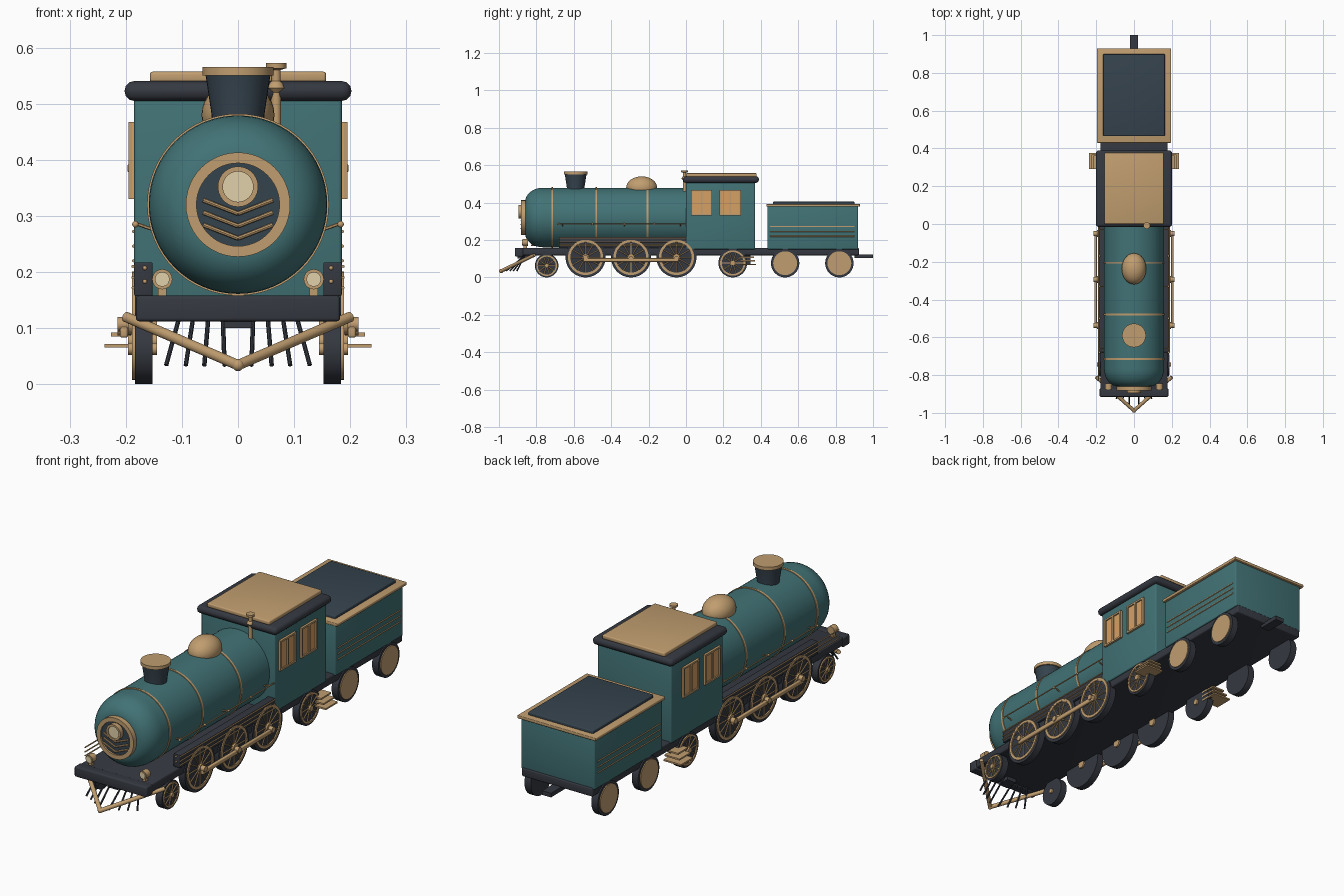
import bpy, bmesh, math
from mathutils import Vector, Matrix

if "Cube" in bpy.data.objects:
    bpy.data.objects.remove(bpy.data.objects["Cube"])

def mat(name, r, g, b):
    m = bpy.data.materials.new(name)
    m.diffuse_color = (r, g, b, 1)
    m.use_nodes = True
    m.node_tree.nodes["Principled BSDF"].inputs["Base Color"].default_value = m.diffuse_color
    return m

TEAL = mat("teal", .054, .17, .18)
GOLD = mat("gold", .53, .34, .16)
DARK = mat("dark", .035, .04, .052)
SLATE = mat("slate", .036, .056, .075)
PANE = mat("pane", .68, .35, .13)
CREAM = mat("cream", .75, .64, .40)

def finish(bm, name, m, smooth=True):
    bmesh.ops.recalc_face_normals(bm, faces=bm.faces)
    me = bpy.data.meshes.new(name)
    bm.to_mesh(me)
    bm.free()
    ob = bpy.data.objects.new(name, me)
    bpy.context.collection.objects.link(ob)
    me.materials.append(m)
    if smooth:
        bpy.ops.object.select_all(action='DESELECT')
        ob.select_set(True)
        bpy.context.view_layer.objects.active = ob
        bpy.ops.object.shade_smooth_by_angle(angle=math.radians(35))
    return ob

def box(name, x, y, z, m, bevel=0):
    """Box from (min, max) pairs, optional rounded edges."""
    bm = bmesh.new()
    bmesh.ops.create_cube(bm, size=1)
    for v in bm.verts:
        v.co = Vector((r[0] if c < 0 else r[1]) for c, r in zip(v.co, (x, y, z)))
    if bevel:
        bmesh.ops.bevel(bm, geom=bm.edges[:], offset=bevel, segments=3, profile=.5, affect='EDGES')
    return finish(bm, name, m)

AXES = {'z': Matrix(), 'y': Matrix.Rotation(-math.pi / 2, 4, 'X'), 'x': Matrix.Rotation(math.pi / 2, 4, 'Y')}

def lathe(name, profile, loc, axis, m, seg=32, closed=False):
    """Spin (radius, height) points about an axis through loc."""
    bm = bmesh.new()
    vs = [bm.verts.new((r, 0, h)) for r, h in profile]
    n = len(vs)
    es = [bm.edges.new((vs[i], vs[(i + 1) % n])) for i in range(n if closed else n - 1)]
    bmesh.ops.spin(bm, geom=vs + es, cent=(0, 0, 0), axis=(0, 0, 1), angle=2 * math.pi, steps=seg)
    bmesh.ops.remove_doubles(bm, verts=bm.verts, dist=1e-5)
    bm.transform(Matrix.Translation(loc) @ AXES[axis])
    return finish(bm, name, m)

def disc(name, r, h0, h1, loc, axis, m, seg=32):
    return lathe(name, [(0, h0), (r, h0), (r, h1), (0, h1)], loc, axis, m, seg)

def ring(name, r0, r1, h0, h1, loc, axis, m, seg=40):
    return lathe(name, [(r0, h0), (r1, h0), (r1, h1), (r0, h1)], loc, axis, m, seg, True)

def rods(name, pairs, r, m, seg=8):
    """One object of straight round bars between point pairs."""
    bm = bmesh.new()
    for a, b in pairs:
        a, b = Vector(a), Vector(b)
        t = Matrix.Translation((a + b) / 2) @ (b - a).to_track_quat('Z', 'Y').to_matrix().to_4x4()
        bmesh.ops.create_cone(bm, cap_ends=True, segments=seg, radius1=r, radius2=r, depth=(b - a).length, matrix=t)
    return finish(bm, name, m)

def balls(name, pts, r, m):
    bm = bmesh.new()
    for p in pts:
        bmesh.ops.create_uvsphere(bm, u_segments=10, v_segments=6, radius=r, matrix=Matrix.Translation(p))
    return finish(bm, name, m)

# Boiler with a domed front, hoops
BZ = .32
arc = [(.085 + .074 * math.sin(a), -.765 - .095 * math.cos(a)) for a in [i * math.pi / 16 for i in range(9)]]
lathe("boiler", [(0, -.86)] + arc + [(.159, .01), (0, .01)], (0, 0, BZ), 'y', TEAL, 64)
for y in (-.715, -.48, -.205):
    ring("boiler_band", .155, .162, y - .005, y + .005, (0, 0, BZ), 'y', GOLD, 64)

# Smokebox door, headlamp and chevrons
ring("door_ring", .074, .093, -.882, -.845, (0, 0, BZ), 'y', GOLD, 48)
disc("smokebox_door", .077, -.874, -.85, (0, 0, BZ), 'y', SLATE, 48)
ring("headlamp_rim", .027, .036, -.895, -.87, (0, 0, .352), 'y', GOLD)
disc("headlamp_lens", .028, -.89, -.87, (0, 0, .352), 'y', CREAM)
rods("door_chevrons", [((s * .062, -.876, z), (0, -.88, z - .024)) for z in (.328, .306, .284) for s in (-1, 1)], .004, GOLD)

# Chimney, steam dome, whistle
lathe("chimney", [(0, .44), (.047, .44), (.047, .48), (.058, .552), (0, .552)], (0, -.59, 0), 'z', SLATE)
disc("chimney_cap", .063, .55, .565, (0, -.59, 0), 'z', GOLD)
dome = lathe("steam_dome", [(.065 * math.cos(a), .06 * math.sin(a)) for a in [i * math.pi / 16 for i in range(-8, 9)]],
             (0, 0, 0), 'z', GOLD)
dome.scale = (1, 1.27, 1)
dome.location = (0, -.237, .48)
lathe("whistle", [(0, .46), (.009, .46), (.009, .52), (.016, .528), (.012, .536), (.008, .54), (.008, .56), (.018, .563), (.018, .572), (0, .572)],
      (.068, -.008, 0), 'z', GOLD, 16)

# Main frame, bumper beam, rear coupler
box("main_frame", (-.178, .178), (-.9, .925), (.118, .157), DARK, .006)
box("bumper_beam", (-.182, .182), (-.915, -.87), (.112, .158), DARK, .006)
box("rear_coupler", (-.022, .022), (.9, 1.0), (.104, .123), DARK)
box("front_coupler_block", (-.025, .025), (-.9, -.84), (.1, .118), DARK)

# Cab and roof
box("cab", (-.185, .185), (0, .37), (.15, .51), TEAL, .006)
box("cab_roof", (-.202, .202), (-.016, .39), (.505, .54), DARK, .016)
box("cab_roof_panel", (-.157, .157), (0, .378), (.538, .557), GOLD, .005)

# Tender
box("tender_body", (-.185, .185), (.435, .92), (.15, .385), TEAL, .004)
box("tender_rim", (-.197, .197), (.43, .93), (.378, .392), GOLD, .003)
box("tender_coal_cover", (-.163, .163), (.465, .9), (.385, .405), SLATE, .004)

def wheel(s, y, r, spokes, name):
    """Dark tyred wheel with gold rim, spokes and hub on side s."""
    c = (s * .168, y, r)
    disc(name, r, -.016, .016, c, 'x', DARK, 40)
    f = s * .017
    if spokes:
        ring(name + "_rim", r * .76, r * .88, min(0, f * 1.25), max(0, f * 1.25), c, 'x', GOLD)
        x = s * .186
        rods(name + "_spokes", [((x, y, r), (x, y + r * .8 * math.cos(a), r + r * .8 * math.sin(a)))
                                for a in [2 * math.pi * i / spokes for i in range(spokes)]], .003, GOLD, 6)
        disc(name + "_hub", r * .17, -.02, .026, (s * .17, y, r), 'x', GOLD, 16)
        disc(name + "_hub_cap", r * .17, -.026, .02, (s * .17, y, r), 'x', GOLD, 16)
    else:
        disc(name + "_face", r * .84, min(0, f * 1.2), max(0, f * 1.2), c, 'x', GOLD)

for s in (-1, 1):
    def X(a, b):
        return tuple(sorted((s * a, s * b)))
    # Wheels
    for y in (-.537, -.294, -.051):
        wheel(s, y, .107, 12, "driving_wheel")
        disc("rod_pin", .013, -.012, .012, (s * .203, y, .107 if y < -.5 else .1), 'x', GOLD, 12)
    wheel(s, -.745, .063, 10, "front_wheel")
    wheel(s, .25, .077, 10, "trailing_wheel")
    for y in (.53, .82):
        wheel(s, y, .076, 0, "tender_wheel")
    # Coupling rod
    box("coupling_rod", X(.196, .21), (-.55, -.04), (.083, .103), GOLD, .004)

    # Running board with rails and rivets
    box("running_board", X(.152, .185), (-.68, 0), (.157, .217), DARK, .003)
    front = -.68 if s > 0 else -.83
    rods("running_board_trim", [((s * .187, front, z), (s * .187, 0, z)) for z in (.172, .19, .21)], .003, GOLD, 6)
    rods("boiler_handrail", [((s * .183, -.68, .285), (s * .183, 0, .285))]
         + [((s * .15, y, .275), (s * .184, y, .287)) for y in (-.66, -.33, -.03)], .003, GOLD, 6)
    balls("handrail_knobs", [(s * .183, y, .285) for y in (-.68, -.5, -.33, -.17)], .006, GOLD)
    balls("board_rivets", [(s * .166, -.68, z) for z in (.183, .207)], .004, GOLD)

    # Marker lamps
    disc("marker_lamp", .018, -.875, -.845, (s * .135, 0, .187), 'y', GOLD, 20)
    disc("marker_lens", .013, -.878, -.85, (s * .135, 0, .187), 'y', CREAM, 20)
    box("marker_lamp_stand", X(.127, .143), (-.868, -.85), (.15, .175), GOLD)

    # Cab windows
    for y in (.027, .18):
        box("window_pane", X(.18, .189), (y, y + .113), (.33, .467), PANE)
        for a, b in ((0, .009), (.052, .061), (.104, .113)):
            box("window_upright", X(.182, .195), (y + a, y + b), (.33, .467), GOLD)
        for z in (.33, .459):
            box("window_rail", X(.182, .195), (y, y + .113), (z, z + .008), GOLD)

    # Cab steps
    for i, z in enumerate((.065, .085, .105)):
        box("cab_step", X(.15, .238 - .012 * i), (.29, .375 - .006 * i), (z, z + .007), GOLD)
    box("step_hanger", X(.155, .165), (.315, .345), (.065, .125), DARK)

    # Tender side lines
    rods("tender_trim", [((s * .186, .45, z), (s * .186, .9, z)) for z in (.22, .246, .272)], .003, GOLD, 6)

    # Cowcatcher
    rods("cowcatcher_edge", [((s * .2, -.81, .12), (0, -.988, .034))], .0095, GOLD, 12)
    rods("cowcatcher_bars", [((s * xt, -.86, .118), (s * xb, -.975 + .55 * xb, .034))
                             for xt, xb in ((.027, .024), (.053, .06), (.08, .093), (.105, .128))], .004, DARK)
balls("cowcatcher_tip", [(0, -.988, .034)], .011, GOLD)
